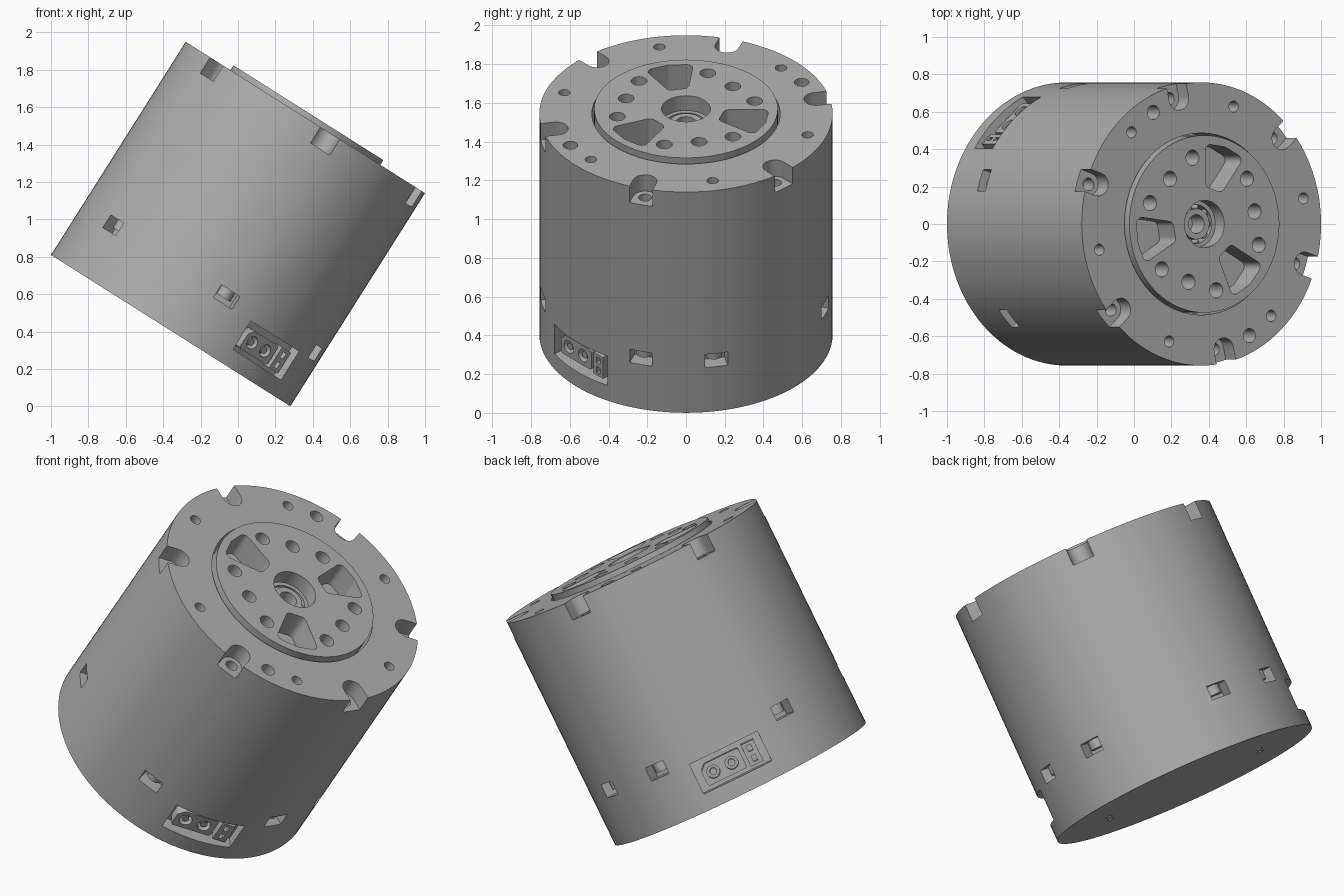
import bpy, bmesh, math
from math import cos, sin, pi, radians
from mathutils import Matrix, Vector

if "Cube" in bpy.data.objects:
    bpy.data.objects.remove(bpy.data.objects["Cube"])

R, H = 0.757, 1.348
TILT = Matrix.Translation((-0.36, 0, 0.405)) @ Matrix.Rotation(radians(32.3), 4, 'Y')

grey = bpy.data.materials.new("machined_grey")
grey.use_nodes = True
colour = (0.42, 0.42, 0.42, 1)
grey.diffuse_color = colour
grey.node_tree.nodes["Principled BSDF"].inputs["Base Color"].default_value = colour


# ---- outlines (counter-clockwise lists of 2D points) ----
def circle(r, x=0, y=0, n=28):
    return [(x + r * cos(2 * pi * i / n), y + r * sin(2 * pi * i / n)) for i in range(n)]


def polar(r, deg, hole):
    return circle(hole, r * cos(radians(deg)), r * sin(radians(deg)))


def rect(x0, x1, w, y=0):
    return [(x0, y - w / 2), (x1, y - w / 2), (x1, y + w / 2), (x0, y + w / 2)]


def rounded(centres, r, n=6):
    pts = []
    for i, c in enumerate(centres):
        c = Vector(c)
        e0, e1 = c - Vector(centres[i - 1]), Vector(centres[(i + 1) % len(centres)]) - c
        a0 = math.atan2(e0.y, e0.x) - pi / 2
        turn = (math.atan2(e1.y, e1.x) - pi / 2 - a0) % (2 * pi)
        pts += [(c.x + r * cos(a0 + turn * k / n), c.y + r * sin(a0 + turn * k / n)) for k in range(n + 1)]
    return pts


# ---- solids ----
def prism(bm, pts, z0, z1, matrix=Matrix()):
    lo = [bm.verts.new(matrix @ Vector((x, y, z0))) for x, y in pts]
    hi = [bm.verts.new(matrix @ Vector((x, y, z1))) for x, y in pts]
    bm.faces.new(lo[::-1])
    bm.faces.new(hi)
    for i in range(len(pts)):
        j = (i + 1) % len(pts)
        bm.faces.new((lo[i], lo[j], hi[j], hi[i]))


def spin(deg):
    return Matrix.Rotation(radians(deg), 4, 'Z')


def facing(deg, z):
    """Frame on the side wall: x along the tangent, y up, z outwards."""
    return spin(deg) @ Matrix.Translation((0, 0, z)) @ Matrix(
        ((0, 0, 1, 0), (1, 0, 0, 0), (0, 1, 0, 0), (0, 0, 0, 1)))


def make(name, solids):
    bm = bmesh.new()
    for s in solids:
        prism(bm, *s)
    bmesh.ops.recalc_face_normals(bm, faces=bm.faces)
    mesh = bpy.data.meshes.new(name)
    bm.to_mesh(mesh)
    bm.free()
    mesh.materials.append(grey)
    ob = bpy.data.objects.new(name, mesh)
    bpy.context.collection.objects.link(ob)
    return ob


def activate(ob):
    bpy.ops.object.select_all(action='DESELECT')
    ob.select_set(True)
    bpy.context.view_layer.objects.active = ob


def cut(ob, solids):
    cutter = make("cutter", solids)
    cutter.hide_render = True
    mod = ob.modifiers.new("cut", 'BOOLEAN')
    mod.operation, mod.solver, mod.object = 'DIFFERENCE', 'EXACT', cutter
    activate(ob)
    bpy.ops.object.modifier_apply(modifier="cut")
    bpy.data.objects.remove(cutter)


def finish(ob):
    activate(ob)
    bpy.ops.object.shade_smooth_by_angle(angle=radians(30))
    ob.matrix_world = TILT


SIX = [42 + 60 * k for k in range(6)]
THREE = [12, 132, 252]
PLUGS = [132, -48]
WINDOWS = [12, 72, 102, 162, 222, 282, 342]

# ---- housing: drum with rotor recess, rim notches, side windows, plug bays ----
housing = make("housing", [(circle(R, n=128), 0, H)])
notch = [(0.685 + 0.062 * cos(a), 0.062 * sin(a)) for a in
         [pi / 2 + pi * k / 12 for k in range(13)]] + [(0.85, -0.062), (0.85, 0.062)]
cuts = [(circle(0.486, n=96), H - 0.2, H + 0.1)]
cuts += [(notch, H - 0.1, H + 0.1, spin(a)) for a in SIX]
cuts += [(polar(0.66, a + 30, 0.03), H - 0.12, H + 0.1) for a in SIX]
cuts += [(polar(0.67, a, 0.038), H - 0.12, H + 0.1) for a in (117, -63)]
cuts += [(rect(-0.06, 0.06, 0.08), 0.675, 0.9, facing(a, 0.312)) for a in WINDOWS]
cuts += [(rect(-0.205, 0.205, 0.18), 0.66, 0.9, facing(a, 0.183)) for a in PLUGS]
cuts += [(polar(0.45, a + d, 0.02), -0.1, 0.05) for a in PLUGS for d in (-8, 8)]
cut(housing, cuts)
cut(housing, [(polar(0.685, a, 0.034), H - 0.2, H - 0.05) for a in SIX])
finish(housing)

# ---- output disc with bolt circle, three pockets and a centre bore ----
disc = make("output_disc", [(circle(0.474, n=96), H - 0.2, H + 0.03)])
pocket = rounded([(0.225, -0.03), (0.385, -0.085), (0.40, 0), (0.385, 0.085), (0.225, 0.03)], 0.032)
top = H + 0.1
cuts = [(polar(0.362, a, 0.041), H - 0.1, top) for a in SIX]
cuts += [(polar(0.325, a, 0.041), H - 0.1, top) for a in THREE]
cuts += [(pocket, H - 0.13, top, spin(a + 60)) for a in THREE]
cuts += [(circle(0.126, n=48), H - 0.18, top)]
cut(disc, cuts)
finish(disc)

# ---- bearing: two races and the balls between them ----
for name, outer, inner, height in (("bearing_outer_race", 0.126, 0.104, H - 0.06),
                                   ("bearing_inner_race", 0.082, 0.05, H - 0.05)):
    race = make(name, [(circle(outer, n=48), H - 0.18, height)])
    cut(race, [(circle(inner, n=48), H - 0.17, top)])
    finish(race)
bm = bmesh.new()
for k in range(9):
    a = 2 * pi * k / 9
    bmesh.ops.create_uvsphere(bm, u_segments=14, v_segments=8, radius=0.02,
                              matrix=Matrix.Translation((0.093 * cos(a), 0.093 * sin(a), H - 0.09)))
balls = make("bearing_balls", [])
bm.to_mesh(balls.data)
bm.free()
finish(balls)

# ---- bolts seen through the side windows ----
bolts = make("window_bolts", [(polar(0.69, a, 0.042), 0.3, 0.36) for a in WINDOWS])
finish(bolts)

# ---- plugs in the two bays ----
for i, a in enumerate(PLUGS):
    frame = facing(a, 0.178)
    power = make(f"power_plug_{i + 1}", [
        (rounded([(-0.15, -0.045), (0.055, -0.045), (0.055, 0.045), (-0.125, 0.045), (-0.15, 0.02)],
                 0.015, 3), 0.65, 0.72, frame)])
    cut(power, [(circle(0.036, x), 0.67, 0.8, frame) for x in (-0.105, 0.005)])
    finish(power)
    signal = make(f"signal_plug_{i + 1}", [(rect(0.09, 0.165, 0.13), 0.65, 0.725, frame)])
    cut(signal, [(rect(0.115, 0.14, 0.035, y), 0.68, 0.8, frame) for y in (-0.03, 0.03)])
    finish(signal)
    pins = [(circle(0.02, x, n=16), 0.66, 0.71, frame) for x in (-0.105, 0.005)]
    finish(make(f"power_pins_{i + 1}", pins))
